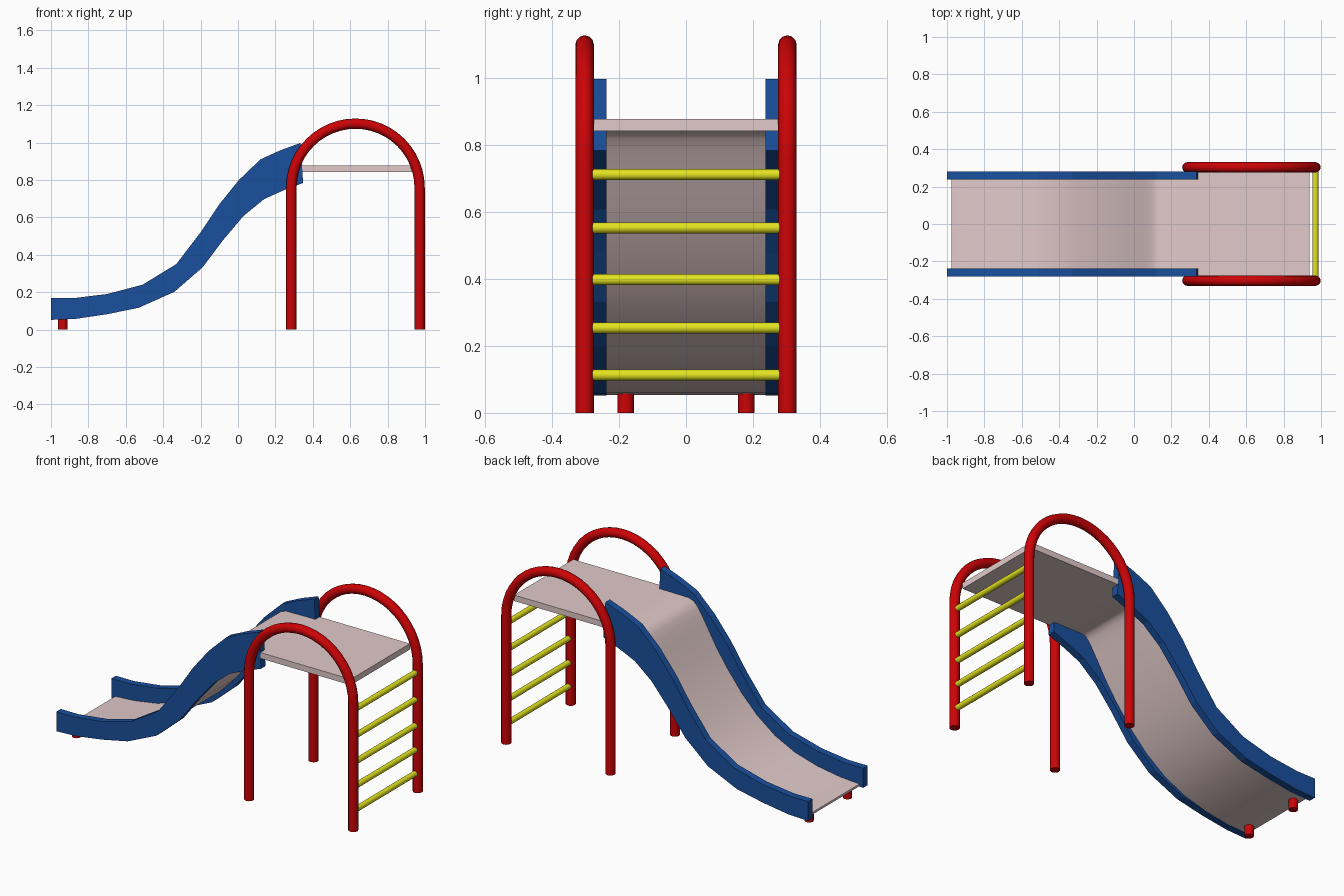
import bpy, bmesh, math

if "Cube" in bpy.data.objects:
    bpy.data.objects.remove(bpy.data.objects["Cube"])


def material(name, rgb):
    m = bpy.data.materials.new(name)
    m.diffuse_color = (*rgb, 1)
    m.use_nodes = True
    m.node_tree.nodes["Principled BSDF"].inputs["Base Color"].default_value = m.diffuse_color
    return m


RED = material("red", (0.6, 0.001, 0.002))
BLUE = material("blue", (0.01, 0.08, 0.34))
PINK = material("pale pink", (0.76, 0.59, 0.59))
YELLOW = material("yellow", (0.77, 0.77, 0.015))


def smooth(ob, angle=35):
    bpy.ops.object.select_all(action='DESELECT')
    ob.select_set(True)
    bpy.context.view_layer.objects.active = ob
    bpy.ops.object.shade_smooth_by_angle(angle=math.radians(angle))


def extrude_profile(name, upper, lower, y0, y1, mat):
    """Strip between two XZ lines, given thickness along y."""
    bm = bmesh.new()
    rings = [[bm.verts.new((p[0], y, p[1])) for p, y in
              ((u, y0), (u, y1), (l, y1), (l, y0))]
             for u, l in zip(upper, lower)]
    for a, b in zip(rings, rings[1:]):
        for i in range(4):
            j = (i + 1) % 4
            bm.faces.new((a[i], a[j], b[j], b[i]))
    bm.faces.new(rings[0])
    bm.faces.new(rings[-1])
    bmesh.ops.recalc_face_normals(bm, faces=bm.faces[:])
    me = bpy.data.meshes.new(name)
    bm.to_mesh(me)
    bm.free()
    me.materials.append(mat)
    ob = bpy.data.objects.new(name, me)
    bpy.context.collection.objects.link(ob)
    return ob


def cylinder(name, loc, r, length, mat, rot=(0, 0, 0)):
    bpy.ops.mesh.primitive_cylinder_add(vertices=20, radius=r, depth=length,
                                        location=loc, rotation=rot)
    ob = bpy.context.object
    ob.name = name
    ob.data.materials.append(mat)
    smooth(ob)


def tube(name, pts, r, mat):
    cu = bpy.data.curves.new(name, 'CURVE')
    cu.dimensions = '3D'
    cu.bevel_depth = r
    cu.bevel_resolution = 4
    cu.use_fill_caps = True
    sp = cu.splines.new('POLY')
    sp.points.add(len(pts) - 1)
    for p, co in zip(sp.points, pts):
        p.co = (*co, 1)
    cu.materials.append(mat)
    ob = bpy.data.objects.new(name, cu)
    bpy.context.collection.objects.link(ob)
    bpy.ops.object.select_all(action='DESELECT')
    ob.select_set(True)
    bpy.context.view_layer.objects.active = ob
    bpy.ops.object.convert(target='MESH')
    smooth(bpy.context.object)


# Side panel outline
TOP = [(-1, .168), (-.88, .168), (-.70, .19), (-.51, .24), (-.33, .35), (-.20, .52),
       (-.10, .67), (.005, .80), (.12, .91), (.23, .96), (.335, .998)]
BOTTOM = [(-1, .052), (-.87, .057), (-.70, .082), (-.53, .117), (-.34, .202), (-.19, .332),
          (-.08, .478), (.03, .608), (.14, .698), (.24, .743), (.348, .784)]

for side, s in (("front", -1), ("back", 1)):
    extrude_profile(side + "_slide_panel", TOP, BOTTOM, s * .238, s * .28, BLUE)

    # Arched hoop: two legs joined by a half circle
    cx, R, zc, y = .628, .343, .758, s * .303
    pts = [(cx + R, y, 0)]
    pts += [(cx + R * math.cos(math.pi * i / 24), y, zc + R * math.sin(math.pi * i / 24))
            for i in range(25)]
    pts.append((cx - R, y, 0))
    tube(side + "_hoop", pts, .0275, RED)

    # Short foot under the slide exit
    cylinder(side + "_foot", (-.937, s * .18, .034), .025, .068, RED)

# Slide bed: flat lip, then a smooth chute that is steepest near the top
bed = [(-.975, .068), (-.85, .076), (-.70, .10), (-.55, .143), (-.42, .207), (-.30, .298),
       (-.20, .402), (-.10, .53), (-.03, .635), (.03, .74), (.065, .80), (.09, .838),
       (.115, .864), (.15, .876), (.28, .878)]
under = []
for i, (x, z) in enumerate(bed):
    a, b = bed[max(i - 1, 0)], bed[min(i + 1, len(bed) - 1)]
    d = math.hypot(b[0] - a[0], b[1] - a[1])
    t = .014 + .021 * i / (len(bed) - 1)
    under.append((x + t * (b[1] - a[1]) / d, z - t * (b[0] - a[0]) / d))
smooth(extrude_profile("slide_bed", bed, under, -.239, .239, PINK), 40)

# Platform
extrude_profile("platform", [(.28, .878), (.937, .878)], [(.28, .843), (.937, .843)],
                -.278, .278, PINK)

# Ladder rungs
for i, z in enumerate((.113, .254, .398, .553, .712)):
    cylinder("rung_%d" % (i + 1), (.97, 0, z), .0165, .56, YELLOW, (math.pi / 2, 0, 0))
